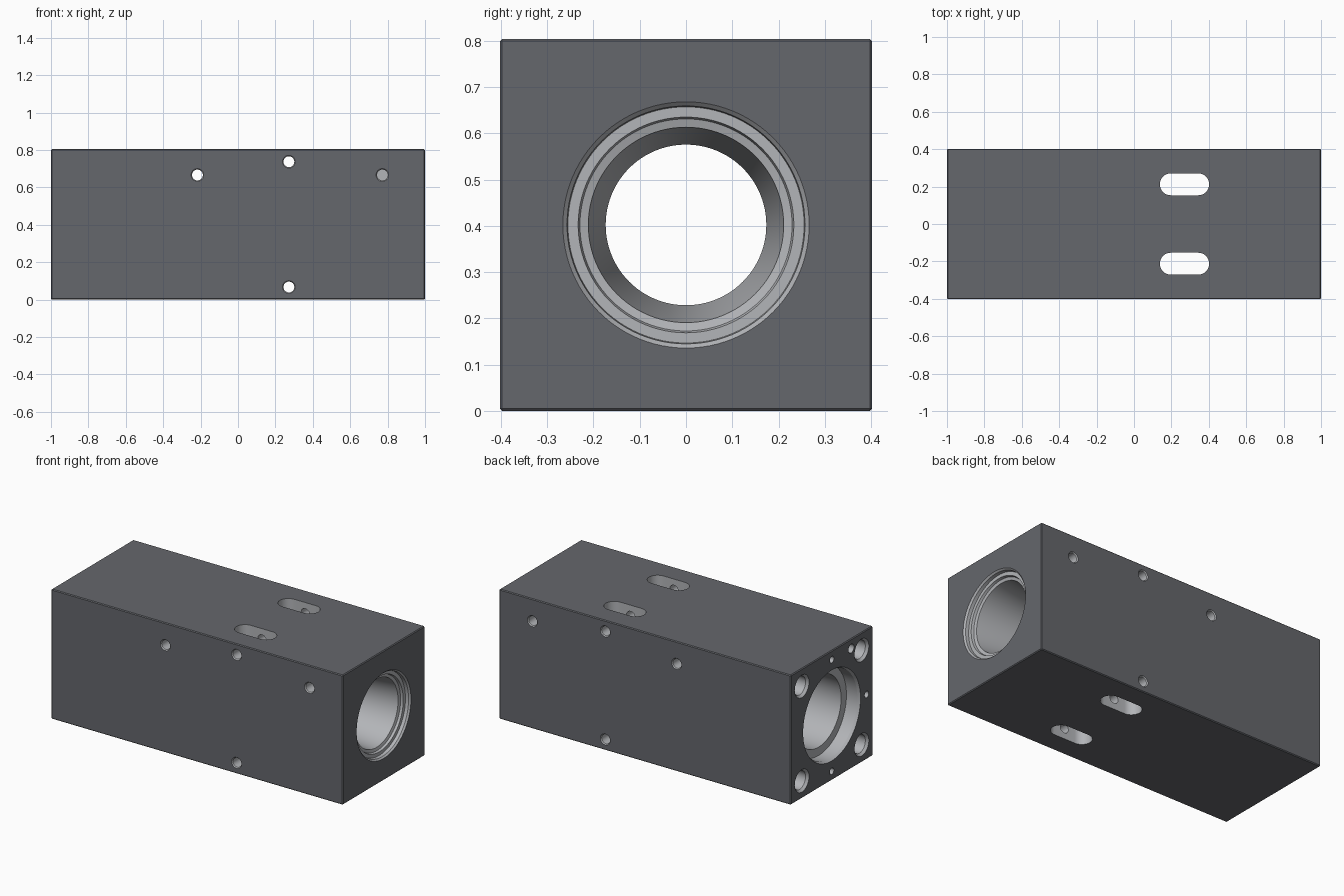
import bpy, bmesh, math
from mathutils import Vector, Matrix

if "Cube" in bpy.data.objects:
    bpy.data.objects.remove(bpy.data.objects["Cube"])

W = 0.804          # square section of the block
C = W / 2          # height of the bore axis


def material(name, rgb):
    m = bpy.data.materials.new(name)
    m.diffuse_color = (*rgb, 1)
    m.use_nodes = True
    m.node_tree.nodes["Principled BSDF"].inputs["Base Color"].default_value = m.diffuse_color
    return m


dark = material("dark_finish", (0.13, 0.135, 0.15))
bare = material("machined_surface", (0.45, 0.46, 0.48))


def make_object(name, bm, *mats):
    bmesh.ops.recalc_face_normals(bm, faces=bm.faces)
    me = bpy.data.meshes.new(name)
    bm.to_mesh(me)
    bm.free()
    for m in mats:
        me.materials.append(m)
    ob = bpy.data.objects.new(name, me)
    bpy.context.collection.objects.link(ob)
    return ob


def subtract(bm):
    """Cut a solid out of the block and throw the cutter away."""
    cutter = make_object("cutter", bm, bare)
    cutter.hide_render = True
    mod = block.modifiers.new("cut", 'BOOLEAN')
    mod.operation = 'DIFFERENCE'
    mod.solver = 'EXACT'
    mod.material_mode = 'TRANSFER'
    mod.object = cutter
    bpy.context.view_layer.objects.active = block
    bpy.ops.object.modifier_apply(modifier=mod.name)
    bpy.data.objects.remove(cutter)


def turned_hole(origin, axis, profile, sides=32):
    """Round hole from (depth, radius) pairs measured inward along axis."""
    bm = bmesh.new()
    rings = [[bm.verts.new((r * math.cos(2 * math.pi * i / sides),
                            r * math.sin(2 * math.pi * i / sides), d))
              for i in range(sides)] for d, r in profile]
    for a, b in zip(rings, rings[1:]):
        for i in range(sides):
            j = (i + 1) % sides
            bm.faces.new((a[i], a[j], b[j], b[i]))
    bm.faces.new(rings[0])
    bm.faces.new(rings[-1])
    rot = Vector(axis).to_track_quat('Z', 'Y').to_matrix().to_4x4()
    bm.transform(Matrix.Translation(origin) @ rot)
    subtract(bm)


def slot(x, y, length, r, sides=16):
    """Round-ended slot running right through the height."""
    bm = bmesh.new()
    half = length / 2 - r
    verts = []
    for s in (1, -1):
        for i in range(sides + 1):
            a = -math.pi / 2 + math.pi * i / sides
            verts.append(bm.verts.new((x + s * (half + r * math.cos(a)),
                                       y + s * r * math.sin(a), -0.1)))
    f = bm.faces.new(verts)
    ext = bmesh.ops.extrude_face_region(bm, geom=[f])
    top = [v for v in ext["geom"] if isinstance(v, bmesh.types.BMVert)]
    bmesh.ops.translate(bm, verts=top, vec=(0, 0, W + 0.2))
    subtract(bm)


# Solid block with slightly broken edges
bm = bmesh.new()
bmesh.ops.create_cube(bm, size=1, matrix=Matrix.Translation((0, 0, C))
                      @ Matrix.Diagonal((2, W, W, 1)))
bmesh.ops.bevel(bm, geom=bm.edges[:], offset=0.005, segments=1, affect='EDGES')
block = make_object("housing_block", bm, dark, bare)

# Main bore: stepped seat and taper on the right, counterbore on the left
turned_hole((1, 0, C), (-1, 0, 0), [
    (-0.02, 0.27), (0.0, 0.266), (0.01, 0.257), (0.03, 0.255), (0.03, 0.233),
    (0.045, 0.229), (0.05, 0.211), (0.4, 0.1735), (0.9, 0.1735), (0.9, 0.22),
    (1.91, 0.22), (1.91, 0.272), (1.985, 0.272), (2.0, 0.281), (2.05, 0.281)], 96)

# Slots from top to bottom
for y in (-0.212, 0.212):
    slot(0.27, y, 0.264, 0.0585)

# Cross holes through the width
for x, z in ((0.272, 0.067), (0.272, 0.737), (-0.217, 0.666)):
    turned_hole((x, -C, z), (0, 1, 0), [
        (-0.02, 0.034), (0.0, 0.034), (0.006, 0.029),
        (W - 0.006, 0.029), (W, 0.034), (W + 0.02, 0.034)])

# Blind side holes near the right end
for s in (-1, 1):
    turned_hole((0.772, s * C, 0.666), (0, -s, 0), [
        (-0.02, 0.034), (0.0, 0.034), (0.006, 0.029), (0.2, 0.029)])

# Corner counterbores on the left end
for y in (-0.293, 0.293):
    for z in (-0.293, 0.293):
        turned_hole((-1, y, C + z), (1, 0, 0), [
            (-0.02, 0.07), (0.0, 0.07), (0.015, 0.057), (0.09, 0.057),
            (0.09, 0.042), (0.25, 0.042)])

# Small tapped holes round the left counterbore
for y, z, r in ((0, 0.346, 0.02), (0, -0.346, 0.02),
                (-0.342, 0, 0.02), (-0.19, 0.342, 0.027)):
    turned_hole((-1, y, C + z), (1, 0, 0), [(-0.02, r), (0.12, r)], 24)

# Smooth round walls, crisp edges
bpy.ops.object.select_all(action='DESELECT')
block.select_set(True)
bpy.context.view_layer.objects.active = block
bpy.ops.object.shade_smooth_by_angle(angle=math.radians(25))
